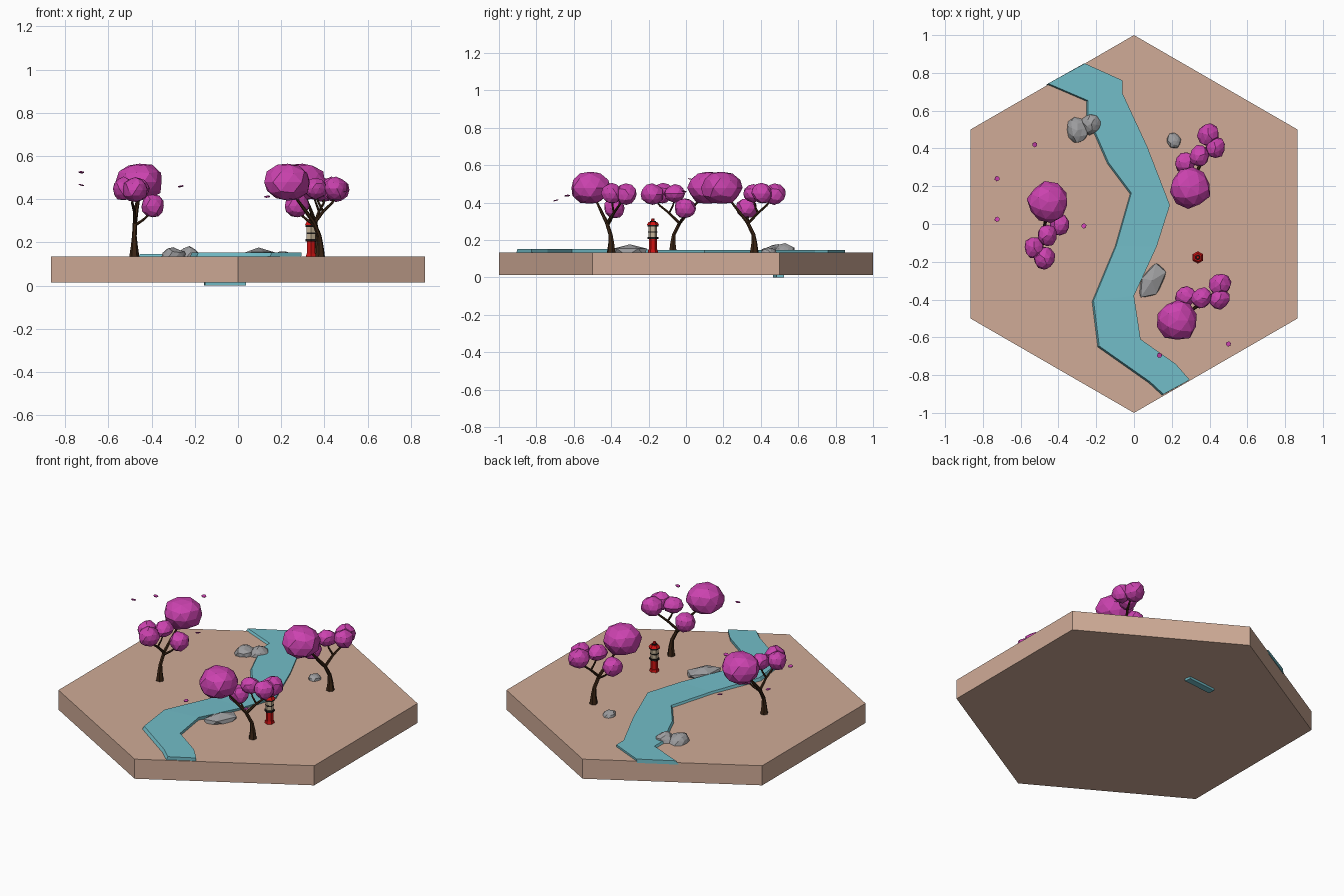
import bpy, bmesh, math, random
from mathutils import Vector, Matrix, noise

if "Cube" in bpy.data.objects:
    bpy.data.objects.remove(bpy.data.objects["Cube"])

GROUND = 0.134


def mat(name, r, g, b):
    m = bpy.data.materials.new(name)
    m.diffuse_color = (r, g, b, 1)
    m.use_nodes = True
    m.node_tree.nodes["Principled BSDF"].inputs["Base Color"].default_value = m.diffuse_color
    return m


SAND = mat("sand", 0.63, 0.41, 0.31)
WATER = mat("water", 0.17, 0.51, 0.58)
PINK = mat("blossom_pink", 0.60, 0.055, 0.43)
BARK = mat("dark_bark", 0.042, 0.018, 0.007)
STONE = mat("grey_stone", 0.34, 0.34, 0.35)
RED = mat("lacquer_red", 0.62, 0.006, 0.006)
BLACK = mat("black_trim", 0.012, 0.010, 0.010)
PAPER = mat("lantern_paper", 0.56, 0.45, 0.31)


def finish(name, bm, material, loc=(0, 0, 0), rot=0):
    bmesh.ops.recalc_face_normals(bm, faces=bm.faces[:])
    me = bpy.data.meshes.new(name)
    bm.to_mesh(me)
    bm.free()
    me.materials.append(material)
    ob = bpy.data.objects.new(name, me)
    ob.location = loc
    ob.rotation_euler.z = rot
    bpy.context.collection.objects.link(ob)
    return ob


def prism(name, material, x, y, z0, z1, r0, r1=None, sides=6, turn=0):
    bm = bmesh.new()
    bmesh.ops.create_cone(bm, cap_ends=True, segments=sides, radius1=r0,
                          radius2=r0 if r1 is None else r1, depth=z1 - z0)
    bmesh.ops.rotate(bm, verts=bm.verts[:], matrix=Matrix.Rotation(turn, 3, 'Z'))
    return finish(name, bm, material, (x, y, (z0 + z1) / 2))


def add_blob(bm, centre, radii, rng, turn=0, jitter=0.1, subdiv=2):
    """Faceted lump: a jittered icosphere."""
    vs = bmesh.ops.create_icosphere(bm, subdivisions=subdiv, radius=1)["verts"]
    spin = Matrix.Rotation(rng.uniform(0, 6), 3, 'Z')
    turn_m = Matrix.Rotation(turn, 3, 'Z')
    for v in vs:
        p = spin @ v.co * rng.uniform(1 - jitter, 1 + jitter)
        v.co = turn_m @ Vector([a * b for a, b in zip(p, radii)]) + Vector(centre)


def add_tube(bm, points, sides=6):
    """Tapered tube through (x, y, z, radius) points."""
    pts = [Vector(p[:3]) for p in points]
    rings = []
    for i, p in enumerate(pts):
        d = (pts[min(i + 1, len(pts) - 1)] - pts[max(i - 1, 0)]).normalized()
        a = (Vector((1, 0, 0)) - d * d.x).normalized()
        b = d.cross(a)
        rings.append([bm.verts.new(p + points[i][3] * (
            a * math.cos(k * math.tau / sides) + b * math.sin(k * math.tau / sides)))
            for k in range(sides)])
    for lo, hi in zip(rings, rings[1:]):
        for k in range(sides):
            n = (k + 1) % sides
            bm.faces.new((lo[k], lo[n], hi[n], hi[k]))
    bm.faces.new(rings[0][::-1])
    bm.faces.new(rings[-1])


# hexagonal ground slab, points along y
prism("ground_slab", SAND, 0, 0, 0.014, GROUND, 1.0)
slab = bpy.data.objects["ground_slab"]
if abs(max(v.co.y for v in slab.data.vertices) - 1) > 0.01:
    slab.data.transform(Matrix.Rotation(math.radians(30), 4, 'Z'))

# river: paired left and right bank points, banks leaning to the left
LEFT = [(-.46, .74), (-.25, .65), (-.25, .57), (-.14, .32), (-.02, .16), (-.10, -.12),
        (-.22, -.41), (-.19, -.65), (.08, -.84), (.15, -.905)]
RIGHT = [(-.26, .85), (-.06, .76), (-.06, .69), (.07, .41), (.19, .10), (.12, -.12),
         (0, -.38), (.035, -.61), (.22, -.74), (.295, -.825)]
bm = bmesh.new()
rows = []
for (lx, ly), (rx, ry) in zip(LEFT, RIGHT):
    top = GROUND + 0.013 + (0.006 if ly < -0.3 else 0)
    rows.append([bm.verts.new(p) for p in (
        (lx + .006, ly + .004, top), (rx, ry, top),
        (rx - .004, ry, GROUND - .01), (lx - .006, ly - .004, GROUND - .01))])
for a, b in zip(rows, rows[1:]):
    for k in range(4):
        n = (k + 1) % 4
        bm.faces.new((a[k], a[n], b[n], b[k]))
bm.faces.new(rows[0])
bm.faces.new(rows[-1][::-1])
finish("river", bm, WATER)

# sliver of the river bed showing under the slab
bm = bmesh.new()
bmesh.ops.create_cube(bm, size=1)
bmesh.ops.scale(bm, vec=(0.19, 0.04, 0.016), verts=bm.verts[:])
finish("river_bed", bm, WATER, (-0.06, 0.495, 0.008), 0.1)

# three identical blossom trees: x, y, turn
BLOBS = [((.025, .185, .345), (.108, .108, .09)),    # main crown
         ((.085, .065, .235), (.055, .058, .055)),   # low side clump
         ((.02, .01, .315), (.052, .058, .048)),
         ((-.05, -.055, .315), (.052, .055, .055)),
         ((.005, -.11, .31), (.058, .062, .056))]
BRANCHES = [
    [(0, 0, -.005, .024), (0, 0, .05, .016), (0, .005, .095, .011),
     (.003, .038, .16, .010), (.012, .09, .22, .008), (.025, .15, .29, .005)],
    [(.003, .036, .155, .009), (0, -.02, .21, .007), (-.01, -.07, .25, .006), (0, -.1, .29, .004)],
    [(0, -.02, .21, .006), (.01, 0, .25, .005), (.02, .01, .29, .004)],
    [(.002, .03, .145, .008), (.04, .045, .17, .006), (.085, .065, .21, .004)]]
TREES = [("left", -.48, -.07, 0), ("back", .37, .365, 165), ("front", .38, -.40, 134)]
for label, x, y, deg in TREES:
    bm = bmesh.new()
    for path in BRANCHES:
        add_tube(bm, path)
    finish(label + "_tree_trunk", bm, BARK, (x, y, GROUND), math.radians(deg))
    bm = bmesh.new()
    rng = random.Random(4)
    for centre, radii in BLOBS:
        add_blob(bm, centre, radii, rng, jitter=0.07)
    finish(label + "_tree_blossom", bm, PINK, (x, y, GROUND), math.radians(deg))

# drifting petals
for i, (x, y, z) in enumerate([(-.525, .42, .45), (-.725, .24, .466), (-.725, .025, .525),
                               (-.265, -.01, .46), (.5, -.635, .437), (.135, -.695, .412)]):
    p = prism(f"petal_{i + 1}", PINK, x, y, z - .002, z + .002, .014)
    p.rotation_euler = (0.15, 0.2, i)

# river stones: x, y, radii, turn
rng = random.Random(9)
for i, (x, y, radii, turn) in enumerate([
        (-.30, .495, (.06, .07, .042), 0), (-.225, .53, (.055, .055, .045), .4),
        (.21, .44, (.038, .04, .028), 0), (.095, -.30, (.065, .115, .044), -.5)]):
    bm = bmesh.new()
    add_blob(bm, (0, 0, 0), radii, rng, turn, jitter=0.12, subdiv=2 if i < 3 else 1)
    finish(f"stone_{i + 1}", bm, STONE, (x, y, GROUND))

# lantern stacked from hexagonal tiers
TIERS = [("foot", RED, .130, .150, .028, .024), ("post", RED, .150, .205, .021, .021),
         ("lower_trim", BLACK, .205, .216, .029, .029), ("lamp", PAPER, .216, .272, .023, .023),
         ("lamp_band", BLACK, .240, .246, .025, .025), ("upper_trim", BLACK, .272, .281, .030, .030),
         ("roof", RED, .281, .297, .033, .022), ("roof_collar", BLACK, .297, .302, .016, .016),
         ("finial", RED, .302, .314, .010, .008)]
for name, material, z0, z1, r0, r1 in TIERS:
    prism("lantern_" + name, material, .338, -.177, z0, z1, r0, r1)
